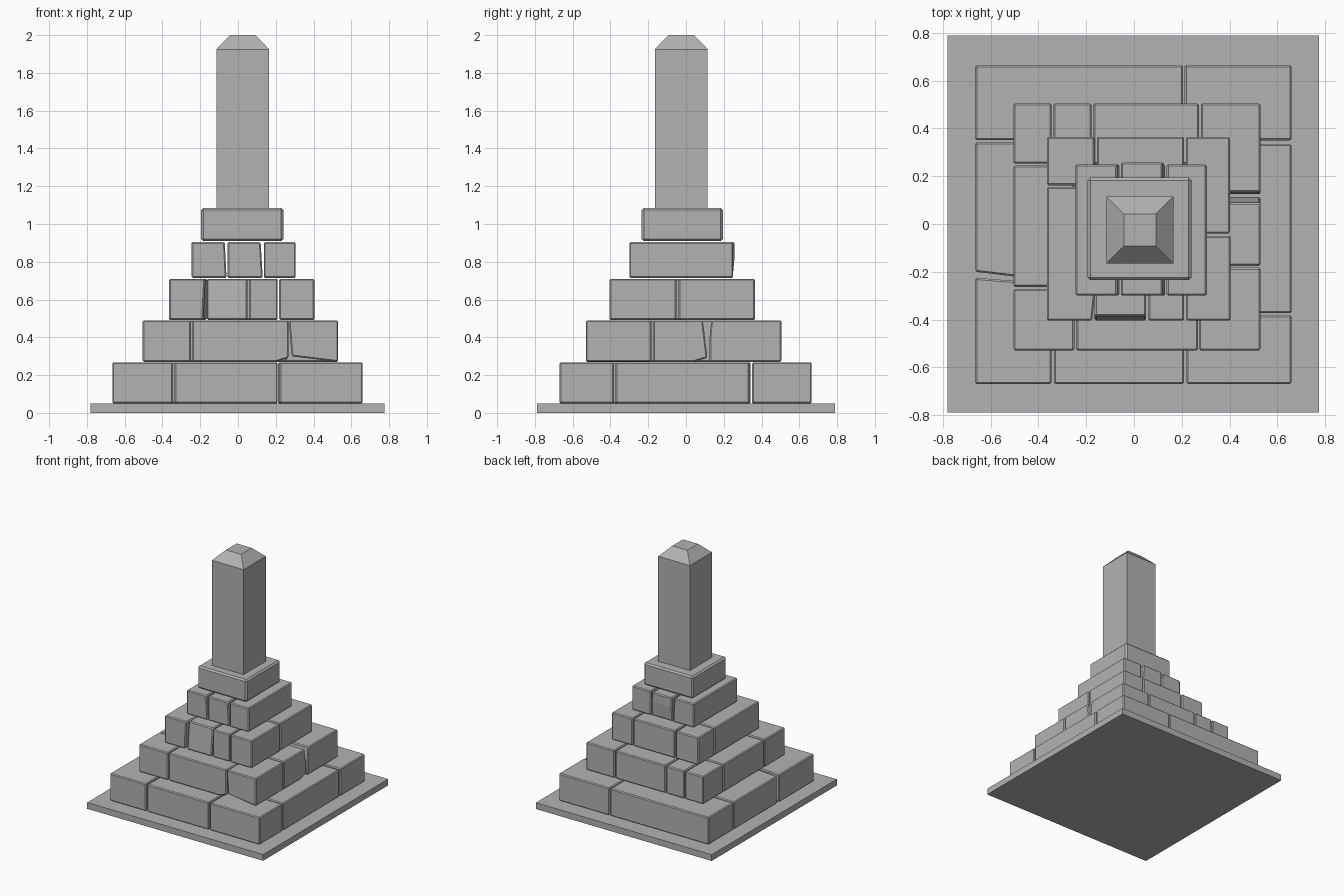
import bpy
import bmesh
from mathutils import Vector

default_cube = bpy.data.objects.get("Cube")
if default_cube:
    bpy.data.objects.remove(default_cube, do_unlink=True)

# One plain stone colour
stone = bpy.data.materials.new("grey stone")
stone.use_nodes = True
stone.diffuse_color = (0.45, 0.45, 0.45, 1)
stone.node_tree.nodes["Principled BSDF"].inputs["Base Color"].default_value = stone.diffuse_color


def block(name, x_range, y_range, z_range, chips=(), bevel=0.007):
    """Box filling the ranges; each chip is a (point, normal) plane that trims it."""
    lows, highs = zip(x_range, y_range, z_range)
    low, high = Vector(lows), Vector(highs)
    middle, size = (low + high) / 2, high - low
    bm = bmesh.new()
    bmesh.ops.create_cube(bm, size=1)
    for vert in bm.verts:
        vert.co = middle + vert.co * size
    for point, normal in chips:
        geometry = bm.verts[:] + bm.edges[:] + bm.faces[:]
        bmesh.ops.bisect_plane(bm, geom=geometry, plane_co=point,
                               plane_no=Vector(normal).normalized(), clear_outer=True)
        rim = [edge for edge in bm.edges if edge.is_boundary]
        bmesh.ops.holes_fill(bm, edges=rim)
    bmesh.ops.recalc_face_normals(bm, faces=bm.faces)
    mesh = bpy.data.meshes.new(name)
    bm.to_mesh(mesh)
    bm.free()
    mesh.materials.append(stone)
    obj = bpy.data.objects.new(name, mesh)
    bpy.context.collection.objects.link(obj)
    if bevel:
        modifier = obj.modifiers.new("worn edges", "BEVEL")
        modifier.width = bevel
        modifier.segments = 1
    return obj


def tier(label, z_range, stones):
    """Lay one course of stones; each entry is name, x range, y range, chips."""
    for name, x_range, y_range, *chips in stones:
        block(f"{label}_{name}", x_range, y_range, z_range, chips)


# Ground slab
block("base_slab", (-.78, .775), (-.79, .79), (0, .05), bevel=0)

# Bottom course
tier("bottom_course", (.05, .268), [
    ("back_left_stone", (-.665, .205), (.352, .665)),
    ("back_right_stone", (.212, .66), (.35, .665)),
    ("left_stone", (-.665, -.35), (-.22, .342), ((-.665, -.2, .2), (-.12, -1, 0))),
    ("front_left_stone", (-.665, -.345), (-.67, -.225), ((-.665, -.225, .2), (.08, 1, 0))),
    ("front_middle_stone", (-.335, .21), (-.67, -.3)),
    ("front_right_stone", (.22, .66), (-.67, -.382)),
    ("right_stone", (.35, .66), (-.373, .335)),
])

# Second course, with broken corners beside two joints
tier("second_course", (.27, .49), [
    ("back_corner_stone", (-.505, -.345), (.253, .505)),
    ("back_narrow_stone", (-.337, -.178), (.25, .505)),
    ("back_wide_stone", (-.17, .272), (.25, .505)),
    ("back_right_stone", (.28, .53), (.125, .505), ((.5, .125, .4), (0, -1, .1))),
    ("right_stone", (.25, .53), (-.175, .118),
     ((.5, .105, .36), (0, 1, .12)), ((.5, .04, .27), (0, .3, -1))),
    ("front_right_stone", (.272, .53), (-.53, -.183),
     ((.272, -.5, .45), (-1, 0, -.08)), ((.53, -.5, .27), (-.12, 0, -1))),
    ("front_middle_stone", (-.242, .268), (-.53, -.25),
     ((.2, -.5, .27), (.3, 0, -1))),
    ("front_left_stone", (-.505, -.25), (-.53, -.272)),
    ("left_stone", (-.505, -.25), (-.263, .245)),
])

# Third course, with one leaning stone at the front
tier("third_course", (.492, .71), [
    ("back_left_stone", (-.365, -.165), (.162, .365)),
    ("back_middle_stone", (-.155, .21), (.1, .365)),
    ("back_right_stone", (.218, .402), (-.04, .365)),
    ("right_stone", (.218, .405), (-.405, -.05)),
    ("front_narrow_stone", (.06, .21), (-.405, -.1)),
    ("front_leaning_stone", (-.165, .05), (-.405, -.1),
     ((0, -.385, .71), (0, -1, .1))),
    ("left_stone", (-.365, -.165), (-.405, .155),
     ((-.185, -.405, .5), (1, -.1, -.05))),
])

# Fourth course, three slabs running front to back
tier("fourth_course", (.714, .905), [
    ("left_stone", (-.245, -.06), (-.3, .25), ((-.065, 0, .8), (1, 0, .05))),
    ("middle_stone", (-.055, .132), (-.3, .258),
     ((.12, 0, .9), (1, 0, .06)), ((0, .25, .75), (0, 1, -.1))),
    ("right_stone", (.137, .305), (-.3, .25)),
])

# Cap stone under the pillar
block("pillar_plinth", (-.195, .24), (-.235, .195), (.909, 1.086), bevel=.012)

# Pillar shaft with a chamfered flat-topped head
pillar = block("pillar", (-.115, .165), (-.165, .115), (1.08, 1.925), bevel=0)
bm = bmesh.new()
bm.from_mesh(pillar.data)
top = max(bm.faces, key=lambda face: face.calc_center_median().z)
head = bmesh.ops.extrude_face_region(bm, geom=[top])["geom"]
bmesh.ops.delete(bm, geom=[top], context="FACES_ONLY")
verts = [item for item in head if isinstance(item, bmesh.types.BMVert)]
centre = sum((vert.co for vert in verts), Vector()) / len(verts)
for vert in verts:
    vert.co = centre + (vert.co - centre) * .48 + Vector((0, 0, .075))
bmesh.ops.recalc_face_normals(bm, faces=bm.faces)
bm.to_mesh(pillar.data)
bm.free()
